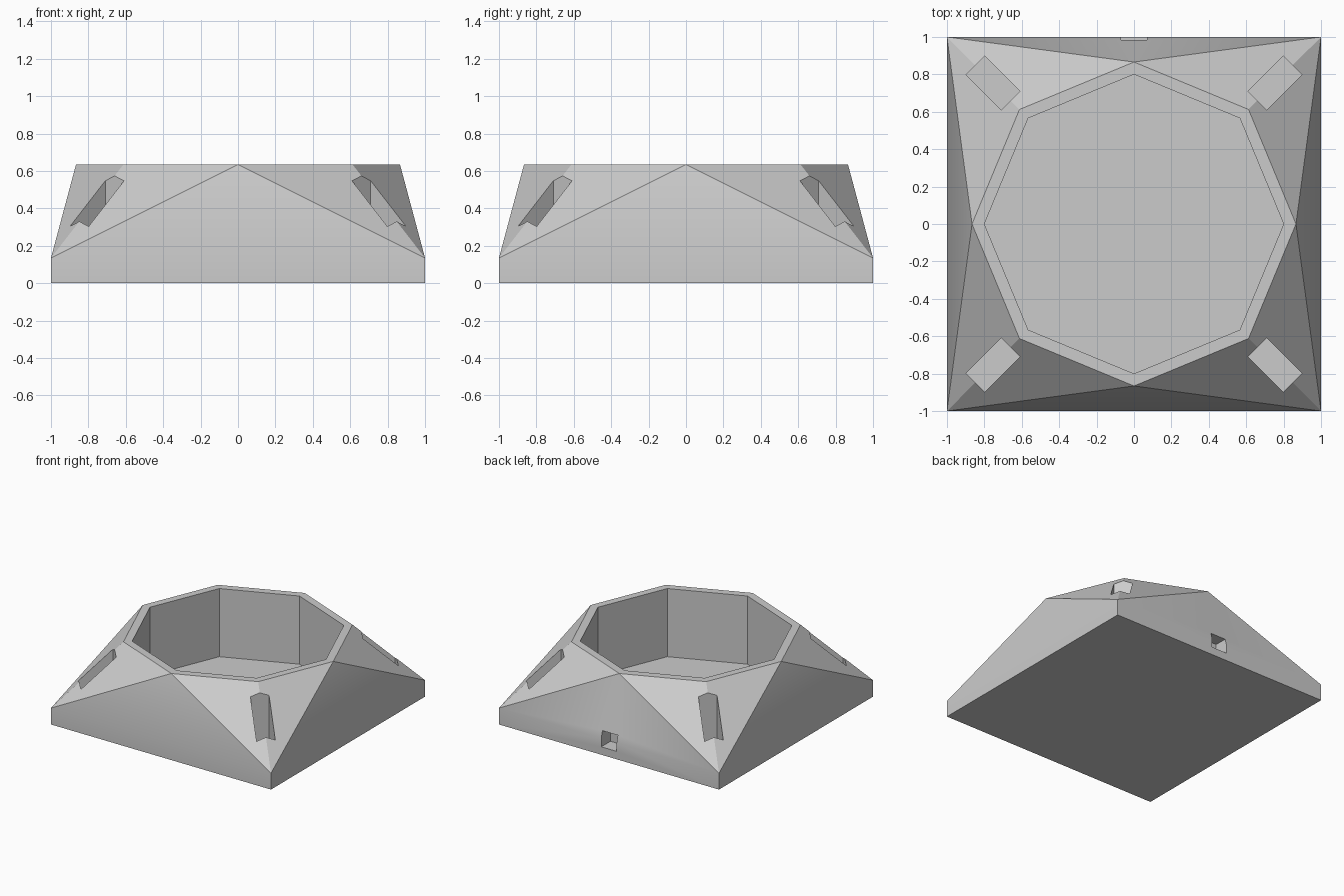
import bpy, bmesh
from math import radians, sin, cos, sqrt
from mathutils import Matrix, Vector

cube = bpy.data.objects.get("Cube")
if cube:
    bpy.data.objects.remove(cube, do_unlink=True)

BASE_Z, TOP_Z = 0.135, 0.635
RIM_R, BOWL_R, FLOOR_Z = 0.866, 0.8, 0.075

grey = bpy.data.materials.new("light_grey")
grey.use_nodes = True
grey.diffuse_color = (0.6, 0.6, 0.6, 1)
grey.node_tree.nodes["Principled BSDF"].inputs["Base Color"].default_value = (0.6, 0.6, 0.6, 1)


def ring(bm, sides, radius, z, start=0.0):
    step = 360 / sides
    return [bm.verts.new((radius * cos(radians(start + i * step)),
                          radius * sin(radians(start + i * step)), z)) for i in range(sides)]


def finish(bm, name):
    bmesh.ops.recalc_face_normals(bm, faces=bm.faces)
    mesh = bpy.data.meshes.new(name)
    bm.to_mesh(mesh)
    bm.free()
    mesh.materials.append(grey)
    obj = bpy.data.objects.new(name, mesh)
    bpy.context.collection.objects.link(obj)
    return obj


def box(name, low, high, turn=0.0):
    low, high = Vector(low), Vector(high)
    bm = bmesh.new()
    bmesh.ops.create_cube(bm, size=1)
    bmesh.ops.scale(bm, vec=high - low, verts=bm.verts)
    bmesh.ops.translate(bm, vec=(low + high) / 2, verts=bm.verts)
    bmesh.ops.rotate(bm, matrix=Matrix.Rotation(radians(turn), 3, 'Z'), verts=bm.verts)
    return finish(bm, name)


# Square plinth rising to an octagonal rim, with an octagonal bowl sunk in it
bm = bmesh.new()
bottom = ring(bm, 4, sqrt(2), 0, 45)
ledge = ring(bm, 4, sqrt(2), BASE_Z, 45)
rim = ring(bm, 8, RIM_R, TOP_Z)
lip = ring(bm, 8, BOWL_R, TOP_Z)
floor = ring(bm, 8, BOWL_R, FLOOR_Z)
bm.faces.new(bottom)
bm.faces.new(floor)
for k in range(4):
    a, b, c = rim[2 * k], rim[2 * k + 1], rim[(2 * k + 2) % 8]
    bm.faces.new((bottom[k - 1], bottom[k], ledge[k], ledge[k - 1]))
    bm.faces.new((ledge[k - 1], ledge[k], a))
    bm.faces.new((ledge[k], b, a))
    bm.faces.new((ledge[k], c, b))
for i in range(8):
    bm.faces.new((rim[i - 1], rim[i], lip[i], lip[i - 1]))
    bm.faces.new((lip[i - 1], lip[i], floor[i], floor[i - 1]))
body = finish(bm, "planter_base")

# Upright slots in the four corners, and a socket low in the back
cutters = [box("corner_slot", (0.933, -0.0707, FLOOR_Z), (1.2, 0.0707, 0.8), 45 + 90 * k)
           for k in range(4)]
cutters.append(box("back_socket", (-0.07, 0.88, 0.065), (0.07, 1.1, 0.192)))

bpy.ops.object.select_all(action='DESELECT')
body.select_set(True)
bpy.context.view_layer.objects.active = body
for cutter in cutters:
    mod = body.modifiers.new("cut", 'BOOLEAN')
    mod.operation = 'DIFFERENCE'
    mod.solver = 'EXACT'
    mod.object = cutter
    bpy.ops.object.modifier_apply(modifier=mod.name)
    bpy.data.objects.remove(cutter, do_unlink=True)

# Soft only where the side walls lean into their gables
bpy.ops.object.shade_smooth_by_angle(angle=radians(30))
